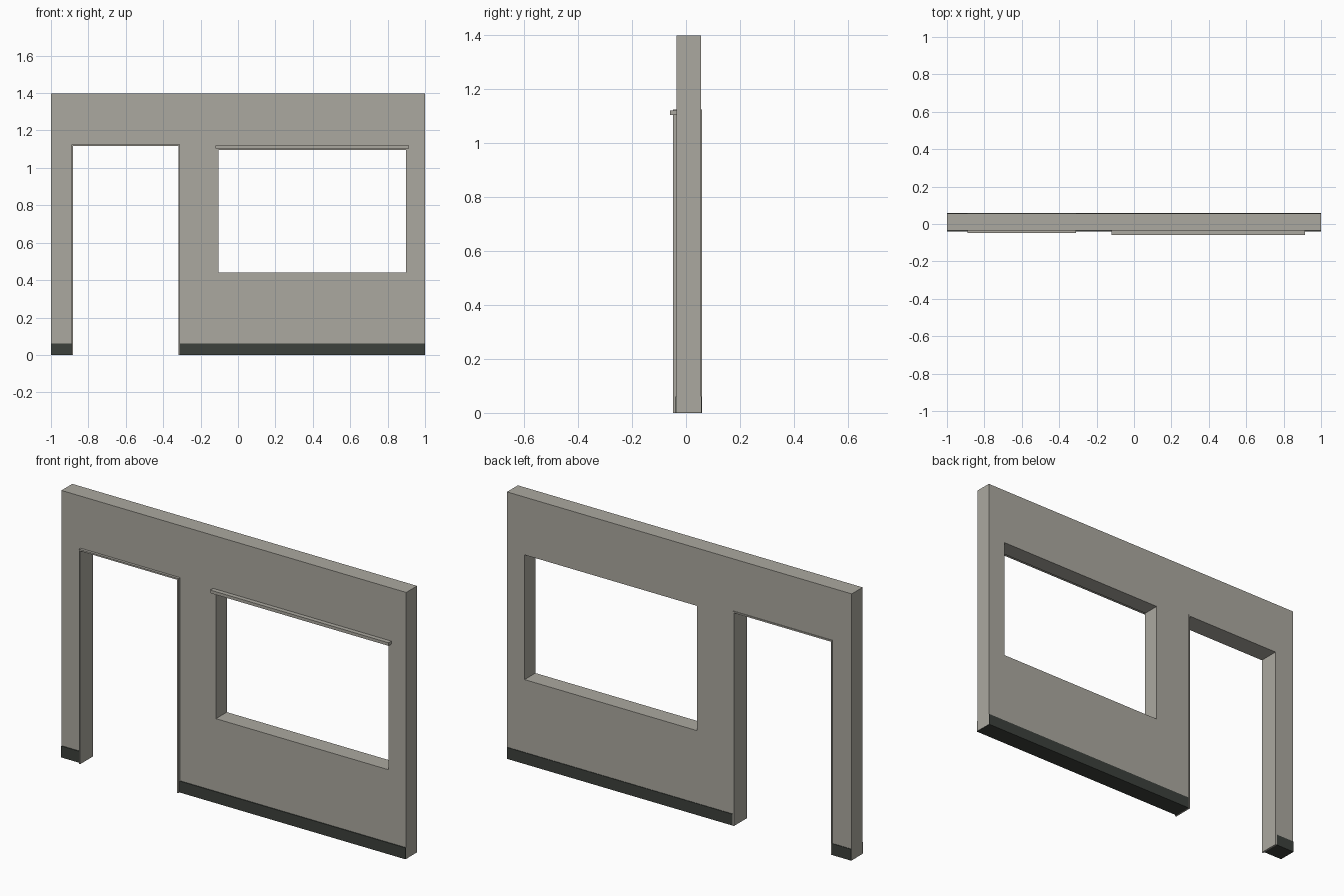
import bpy

if "Cube" in bpy.data.objects:
    bpy.data.objects.remove(bpy.data.objects["Cube"])


def material(name, rgb):
    m = bpy.data.materials.new(name)
    m.diffuse_color = (*rgb, 1)
    m.use_nodes = True
    m.node_tree.nodes["Principled BSDF"].inputs["Base Color"].default_value = m.diffuse_color
    return m


PLASTER = material("warm grey plaster", (0.41, 0.395, 0.35))
DARK = material("dark skirting", (0.046, 0.053, 0.045))


def box(name, x, y, z, mat):
    """Axis-aligned box from (min, max) ranges."""
    bpy.ops.mesh.primitive_cube_add(size=1)
    ob = bpy.context.object
    ob.name = name
    for v in ob.data.vertices:
        v.co = [r[0] if c < 0 else r[1] for c, r in zip(v.co, (x, y, z))]
    ob.data.materials.append(mat)
    return ob


TOP = 1.398
WALL = (-0.035, 0.055)      # wall thickness
BASE = 0.001                # wall sits just above the skirting underside
X0, X1, X2, X3 = -0.888, -0.312, -0.103, 0.898   # opening edges

# Wall panels around the door and window openings
for name, x, z in (
    ("left_pier", (-1, X0), (BASE, TOP)),
    ("door_header", (X0, X1), (1.123, TOP)),
    ("middle_pier", (X1, X2), (BASE, TOP)),
    ("window_header", (X2, X3), (1.095, TOP)),
    ("window_apron", (X2, X3), (BASE, 0.441)),
    ("right_pier", (X3, 1), (BASE, TOP)),
):
    box(name, x, WALL, z, PLASTER)

# Dark skirting wrapping the front, back and underside of the wall
for name, x in (("left_skirting", (-0.999, X0)), ("right_skirting", (X1, 0.999))):
    box(name, x, (-0.039, 0.058), (0, 0.06), DARK)

# Thin lining of the doorway, standing proud of the wall
T, LINING = 0.007, (-0.049, 0.0585)
box("door_lining_left", (X0 - 0.001, X0 + T), LINING, (0, 1.125), PLASTER)
box("door_lining_right", (X1 - T, X1 + 0.001), LINING, (0, 1.125), PLASTER)
box("door_lining_top", (X0 + T, X1 - T), LINING, (1.117, 1.125), PLASTER)

# Drip rail over the window
box("window_drip_rail", (-0.12, 0.914), (-0.0585, -0.034), (1.104, 1.12), PLASTER)
